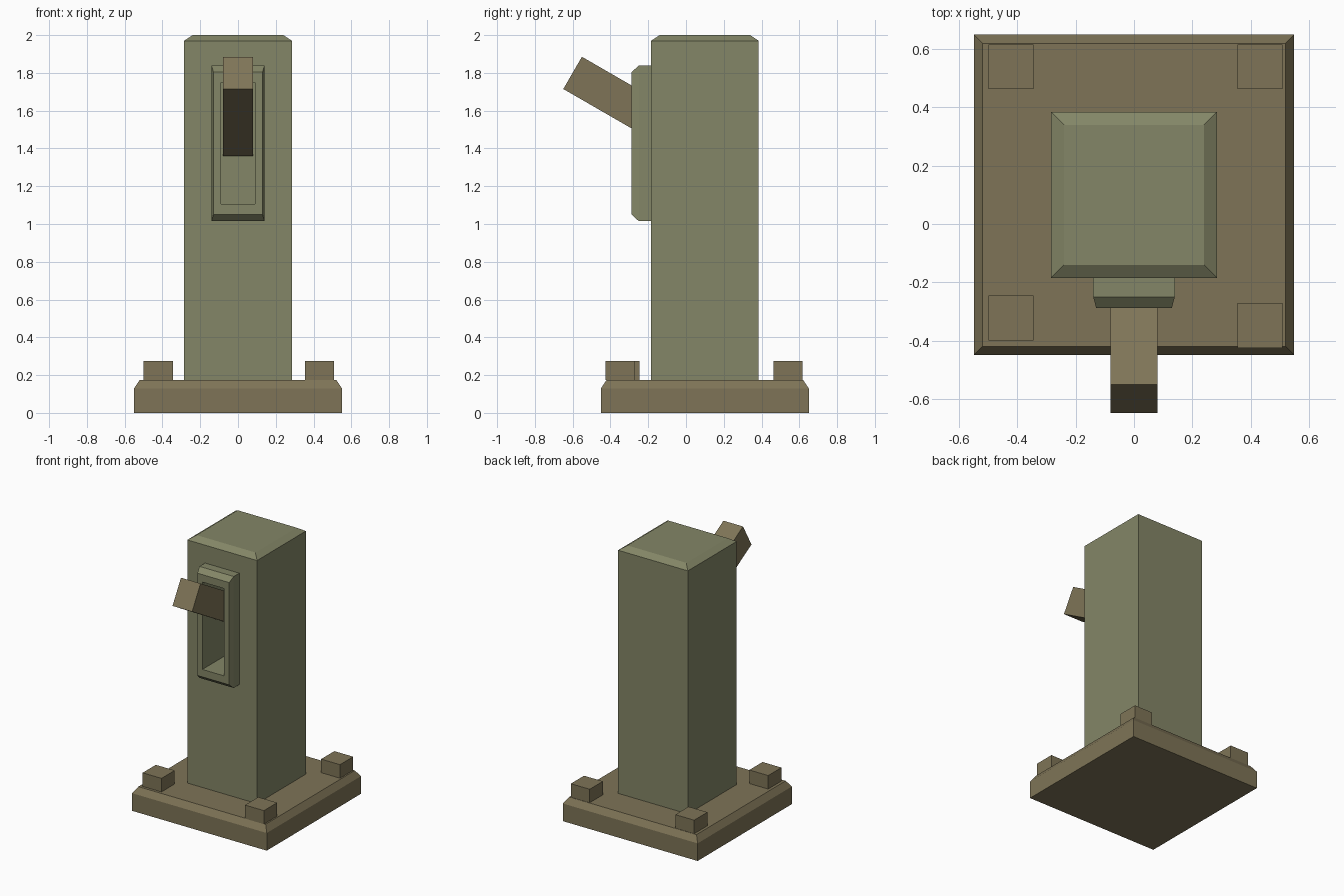
import bpy, bmesh
from math import radians
from mathutils import Matrix

if "Cube" in bpy.data.objects:
    bpy.data.objects.remove(bpy.data.objects["Cube"])


def material(name, color):
    m = bpy.data.materials.new(name)
    m.diffuse_color = (*color, 1)
    m.use_nodes = True
    m.node_tree.nodes["Principled BSDF"].inputs["Base Color"].default_value = m.diffuse_color
    return m


green = material("olive_paint", (0.23, 0.24, 0.135))
brown = material("brown_metal", (0.21, 0.175, 0.095))


def loft(name, sections, mat=None, xform=Matrix()):
    """Closed block through rectangles (half width, y0, y1, z, x centre)."""
    bm = bmesh.new()
    rings = []
    for hw, y0, y1, z, cx in sections:
        pts = [(cx - hw, y0), (cx + hw, y0), (cx + hw, y1), (cx - hw, y1)]
        rings.append([bm.verts.new((x, y, z)) for x, y in pts])
    bm.faces.new(rings[0][::-1])
    bm.faces.new(rings[-1])
    for a, b in zip(rings, rings[1:]):
        for i in range(4):
            j = (i + 1) % 4
            bm.faces.new((a[i], a[j], b[j], b[i]))
    bm.transform(xform)
    bmesh.ops.recalc_face_normals(bm, faces=bm.faces)
    me = bpy.data.meshes.new(name)
    bm.to_mesh(me)
    bm.free()
    ob = bpy.data.objects.new(name, me)
    bpy.context.collection.objects.link(ob)
    if mat:
        me.materials.append(mat)
    return ob


# Base slab with chamfered top
loft("base", [(0.55, -0.45, 0.65, 0, 0), (0.55, -0.45, 0.65, 0.13, 0),
              (0.52, -0.42, 0.62, 0.175, 0)], brown)

# Corner bolts, slightly uneven
for name, x, y in [("bolt_back_left", -0.422, 0.54), ("bolt_back_right", 0.432, 0.54),
                   ("bolt_front_left", -0.422, -0.323), ("bolt_front_right", 0.432, -0.348)]:
    loft(name, [(0.077, y - 0.077, y + 0.077, z, x) for z in (0.175, 0.275)], brown)

# Pillar with chamfered top
pillar = loft("pillar", [(0.285, -0.185, 0.385, 0.175, 0), (0.285, -0.185, 0.385, 1.97, 0),
                         (0.24, -0.14, 0.34, 2.0, 0)], green)

# Front plate and slot are lofted towards -y (local y becomes world z)
to_front = Matrix.Rotation(radians(90), 4, 'X')
plate = loft("lever_plate", [(0.14, 1.015, 1.838, 0.185, 0), (0.14, 1.015, 1.838, 0.25, 0),
                             (0.13, 1.05, 1.805, 0.288, 0)], green, to_front)
cutter = loft("slot_cutter", [(0.089, 1.105, 1.75, 0.02, 0), (0.089, 1.105, 1.75, 0.4, 0)],
              green, to_front)
cutter.hide_render = True
cutter.hide_set(True)
for ob in (pillar, plate):
    mod = ob.modifiers.new("slot", 'BOOLEAN')
    mod.object = cutter
    mod.operation = 'DIFFERENCE'
    mod.solver = 'EXACT'

# Lever tilted upwards out of the slot
tilt = Matrix.Translation((0, -0.292, 1.622)) @ Matrix.Rotation(radians(-30), 4, 'X')
loft("lever", [(0.08, -0.356, 0.356, z, 0) for z in (-0.0985, 0.0985)], brown, tilt)
